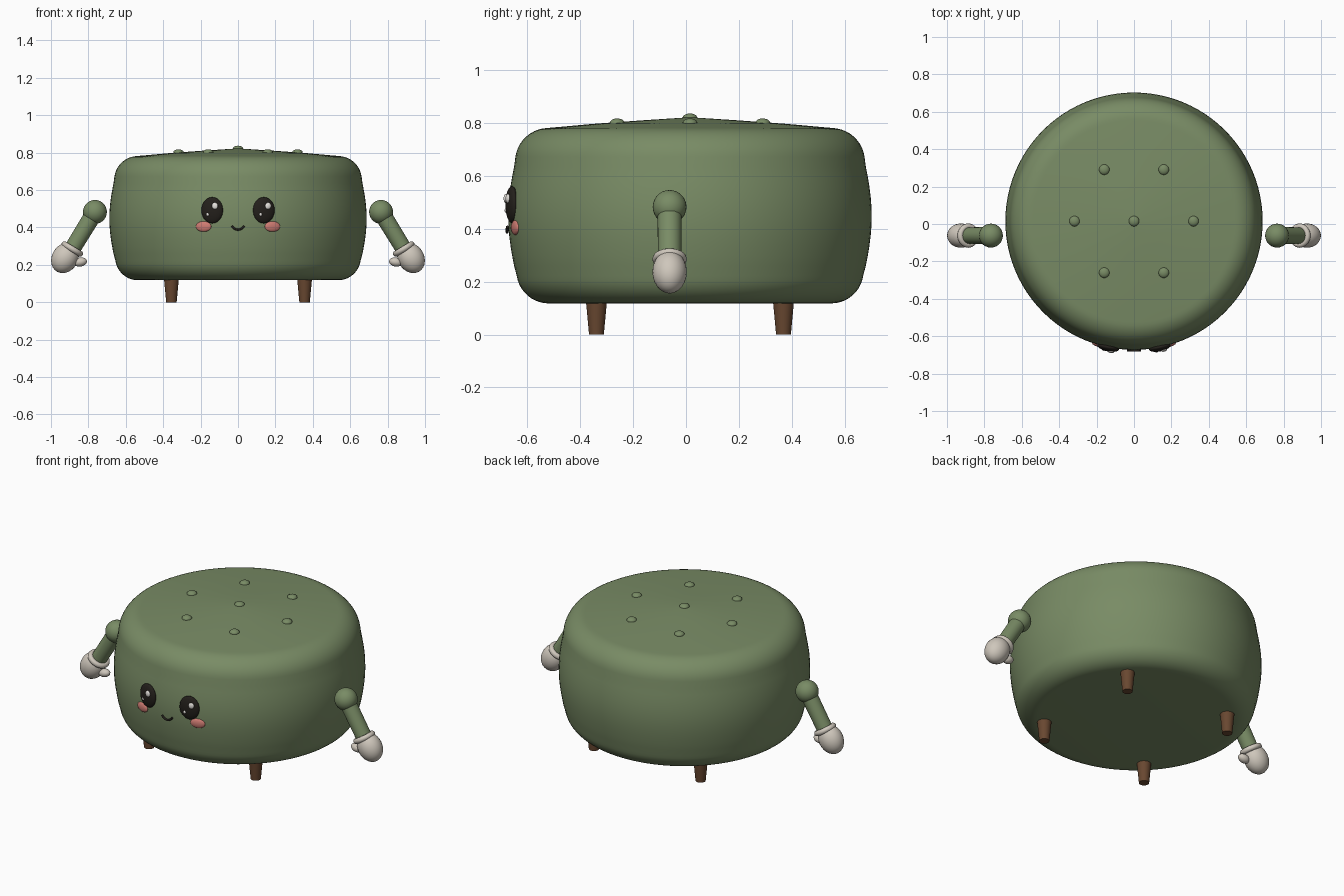
import bpy
import math
from mathutils import Vector, Matrix

cube = bpy.data.objects.get("Cube")
if cube:
    bpy.data.objects.remove(cube)


def material(name, r, g, b):
    m = bpy.data.materials.new(name)
    m.use_nodes = True
    m.diffuse_color = (r, g, b, 1)
    m.node_tree.nodes["Principled BSDF"].inputs["Base Color"].default_value = (r, g, b, 1)
    return m


GREEN = material("sage green fabric", 0.19, 0.26, 0.13)
CREAM = material("cream glove", 0.62, 0.57, 0.50)
WOOD = material("brown wood", 0.14, 0.064, 0.03)
BLACK = material("soft black", 0.017, 0.014, 0.011)
PINK = material("blush pink", 0.62, 0.2, 0.17)
WHITE = material("highlight white", 0.85, 0.82, 0.78)

CENTER_Y = 0.015
BODY_R = 0.688


def finish(name, mat, angle=40):
    ob = bpy.context.object
    ob.name = name
    ob.data.materials.append(mat)
    bpy.ops.object.shade_smooth_by_angle(angle=math.radians(angle))
    return ob


def ellipsoid(name, mat, loc, scale, rot=(0, 0, 0), seg=28):
    bpy.ops.mesh.primitive_uv_sphere_add(segments=seg, ring_count=seg // 2,
                                         location=loc, rotation=rot)
    bpy.context.object.scale = scale
    return finish(name, mat, 60)


def rod(name, mat, a, b, r1, r2):
    a, b = Vector(a), Vector(b)
    rot = (b - a).to_track_quat("Z", "Y").to_euler()
    bpy.ops.mesh.primitive_cone_add(vertices=28, radius1=r1, radius2=r2,
                                    depth=(b - a).length, location=(a + b) / 2, rotation=rot)
    return finish(name, mat)


def corner(cx, cz, r, start, end, steps=10):
    angles = [math.radians(start + (end - start) * i / steps) for i in range(steps + 1)]
    return [(cx + r * math.cos(t), cz + r * math.sin(t)) for t in angles]


# Upholstered body: a bulging side between rounded rims, with a shallow domed top
def lathe(name, mat, profile, steps=96):
    verts, faces = [], []
    n = len(profile)
    for s in range(steps):
        t = math.tau * s / steps
        verts += [(r * math.cos(t), r * math.sin(t), z) for r, z in profile]
    for s in range(steps):
        a, b = s * n, (s + 1) % steps * n
        faces += [(a + i, b + i, b + i + 1, a + i + 1) for i in range(n - 1)]
    faces.append([s * n for s in reversed(range(steps))])
    faces.append([s * n + n - 1 for s in range(steps)])
    mesh = bpy.data.meshes.new(name)
    mesh.from_pydata(verts, [], faces)
    ob = bpy.data.objects.new(name, mesh)
    bpy.context.collection.objects.link(ob)
    ob.location.y = CENTER_Y
    bpy.ops.object.select_all(action="DESELECT")
    ob.select_set(True)
    bpy.context.view_layer.objects.active = ob
    return finish(name, mat)


bottom_rim = corner(0.535, 0.24, 0.122, -90, -8)
top_rim = corner(0.535, 0.655, 0.127, 8, 88)
z0, z1 = bottom_rim[-1][1], top_rim[0][1]
side = []
for i in range(1, 12):
    u = i / 12
    side.append((0.658 + 0.03 * math.sin(math.pi * u), z0 + (z1 - z0) * u))
dome = [(0.36, 0.798), (0.18, 0.811), (0.01, 0.822)]
lathe("body", GREEN, bottom_rim + side + top_rim + dome)

# Tufting buttons: one in the middle, six around it
ellipsoid("button_center", GREEN, (0, CENTER_Y, 0.82), (0.028, 0.028, 0.017), seg=20)
for k in range(6):
    t = math.tau * k / 6
    ellipsoid(f"button_{k + 1}", GREEN,
              (0.318 * math.cos(t), CENTER_Y + 0.318 * math.sin(t), 0.801),
              (0.028, 0.028, 0.017), seg=20)

# Tapered legs
for sx, side_name in ((1, "left"), (-1, "right")):
    for sy, end_name in ((-1, "front"), (1, "back")):
        x, y = sx * 0.356, CENTER_Y + sy * 0.354
        rod(f"leg_{end_name}_{side_name}", WOOD, (x, y, 0), (x, y, 0.13), 0.028, 0.04)

# Arms with gloved hands
ARM_Y = -0.062
for s, side_name in ((1, "left"), (-1, "right")):
    shoulder = Vector((s * 0.765, ARM_Y, 0.483))
    direction = Vector((s * 0.52, 0, -0.85)).normalized()
    rot = direction.to_track_quat("Z", "Y").to_euler()
    ellipsoid(f"shoulder_{side_name}", GREEN, shoulder, (0.064,) * 3)
    rod(f"arm_{side_name}", GREEN, shoulder, shoulder + direction * 0.25, 0.046, 0.044)
    bpy.ops.mesh.primitive_torus_add(location=shoulder + direction * 0.232, rotation=rot,
                                     major_radius=0.049, minor_radius=0.016,
                                     major_segments=32, minor_segments=10)
    finish(f"cuff_{side_name}", CREAM, 60)
    tilt = (0, math.atan2(direction.x, direction.z), 0)
    ellipsoid(f"hand_{side_name}", CREAM, (s * 0.925, ARM_Y, 0.237), (0.07, 0.065, 0.085), tilt)
    ellipsoid(f"thumb_{side_name}", CREAM, (s * 0.843, ARM_Y - 0.008, 0.215),
              (0.036, 0.026, 0.024), (0, s * 0.2, 0), 20)


# Face parts sit on the curved front and turn with it
def surface(x, out=0.0, r=BODY_R):
    t = math.asin(x / r)
    return (r + out) * math.sin(t), CENTER_Y - (r + out) * math.cos(t), t


def face_part(name, mat, x, z, scale, out=0.0, r=BODY_R):
    px, py, t = surface(x, out, r)
    return ellipsoid(name, mat, (px, py, z), scale, (0, 0, t), 24)


for s, side_name in ((1, "left"), (-1, "right")):
    eye_x = s * 0.138
    face_part(f"eye_{side_name}", BLACK, eye_x, 0.492, (0.059, 0.022, 0.07))
    face_part(f"eye_shine_{side_name}", WHITE, eye_x + 0.018, 0.515, (0.016, 0.008, 0.018), 0.02)
    face_part(f"eye_glint_{side_name}", WHITE, eye_x - 0.02, 0.47, (0.008, 0.006, 0.009), 0.018)
    face_part(f"cheek_{side_name}", PINK, s * 0.184, 0.405, (0.043, 0.013, 0.028), r=0.686)

# Smiling mouth: a round tube along a shallow arc
curve = bpy.data.curves.new("mouth", "CURVE")
curve.dimensions = "3D"
curve.bevel_depth = 0.006
curve.bevel_resolution = 3
curve.use_fill_caps = True
spline = curve.splines.new("POLY")
spline.points.add(12)
for i, p in enumerate(spline.points):
    u = i / 6 - 1
    x, y, _ = surface(0.034 * u, 0.004)
    p.co = (x, y, 0.388 + 0.02 * u * u, 1)
mouth = bpy.data.objects.new("mouth", curve)
mouth.data.materials.append(BLACK)
bpy.context.collection.objects.link(mouth)
